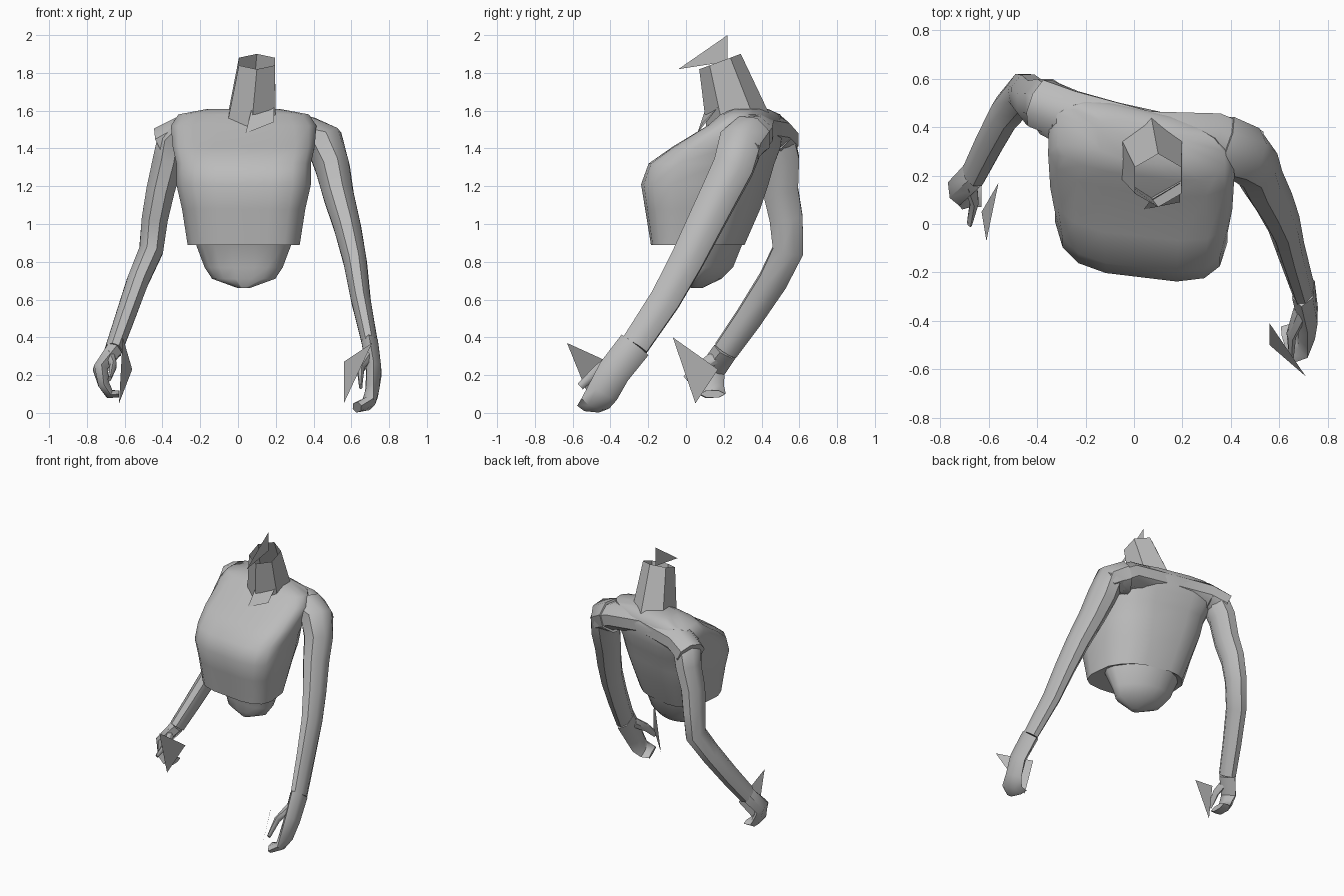
import bpy, bmesh, math
from mathutils import Vector

cube = bpy.data.objects.get("Cube")
if cube:
    bpy.data.objects.remove(cube, do_unlink=True)

grey = bpy.data.materials.new("clay grey")
grey.use_nodes = True
COLOUR = (0.5, 0.5, 0.5, 1)
grey.diffuse_color = COLOUR
grey.node_tree.nodes["Principled BSDF"].inputs["Base Color"].default_value = COLOUR


def finish(name, bm, smooth=True, closed=True):
    """Turn a bmesh into a named, shaded object."""
    if closed:
        bmesh.ops.recalc_face_normals(bm, faces=bm.faces[:])
    mesh = bpy.data.meshes.new(name)
    bm.to_mesh(mesh)
    bm.free()
    mesh.materials.append(grey)
    obj = bpy.data.objects.new(name, mesh)
    bpy.context.collection.objects.link(obj)
    if smooth:
        bpy.ops.object.select_all(action="DESELECT")
        obj.select_set(True)
        bpy.context.view_layer.objects.active = obj
        bpy.ops.object.shade_smooth_by_angle(angle=math.radians(48))
    return obj


def loft(name, rings, caps=True, smooth=True):
    """Skin a sequence of equal point rings."""
    bm = bmesh.new()
    rows = [[bm.verts.new(point) for point in ring] for ring in rings]
    count = len(rows[0])
    for low, high in zip(rows, rows[1:]):
        for i in range(count):
            j = (i + 1) % count
            bm.faces.new((low[i], low[j], high[j], high[i]))
    if caps:
        bm.faces.new(rows[0])
        bm.faces.new(rows[-1])
    return finish(name, bm, smooth)


def ring_angles(count):
    return [math.tau * (k + 0.5) / count for k in range(count)]


def signed_power(value, power):
    return math.copysign(abs(value) ** power, value)


def trunk_ring(half_width, front, back, z, power):
    """Boxy oval, its back narrower low down and twisted more than its front."""
    ring = []
    taper = min(1, 0.4 + 0.35 * z)
    for angle in ring_angles(16):
        c, s = math.cos(angle), math.sin(angle)
        half = half_width * (1 - (1 - taper) * max(s, 0))
        x = 0.03 + half * signed_power(c, power)
        y = (front + back) / 2 + (back - front) / 2 * signed_power(s, power)
        twist = 0.22 if s > 0 else 0.12
        ring.append((x, y - x * twist, z))
    return ring


def tube(name, start, end, path, sides=8):
    """Limb along a path, its (width, depth) radii tapering from start to end."""
    points = [Vector(point) for point in path]
    last = len(points) - 1
    rings = []
    for i, point in enumerate(points):
        along = (points[min(i + 1, last)] - points[max(i - 1, 0)]).normalized()
        across = along.cross(Vector((0, 1, 0))).normalized()
        deep = along.cross(across)
        width, depth = Vector(start).lerp(Vector(end), i / last)
        rings.append([point + across * width * math.cos(a) + deep * depth * math.sin(a)
                      for a in ring_angles(sides)])
    return loft(name, rings)


def plate(name, *corners):
    """Single loose face."""
    bm = bmesh.new()
    bm.faces.new([bm.verts.new(corner) for corner in corners])
    return finish(name, bm, smooth=False, closed=False)


# Torso: belly cup, hem overhanging at the front, chest and shoulders
round_belly, boxy_chest, soft_top = 0.85, 0.55, 0.65
sections = [
    (0.03, 0.03, 0.09, 0.66, round_belly),
    (0.17, 0, 0.19, 0.71, round_belly),
    (0.21, 0, 0.25, 0.77, round_belly),
    (0.26, -0.05, 0.3, 0.9, round_belly),
    (0.3, -0.17, 0.3, 0.89, boxy_chest),
    (0.33, -0.2, 0.38, 1.08, boxy_chest),
    (0.36, -0.22, 0.42, 1.21, boxy_chest),
    (0.36, -0.18, 0.45, 1.32, boxy_chest),
    (0.38, -0.05, 0.48, 1.41, boxy_chest),
    (0.39, 0.13, 0.49, 1.52, soft_top),
    (0.35, 0.2, 0.47, 1.58, soft_top),
    (0.19, 0.26, 0.42, 1.61, soft_top),
]
loft("torso", [trunk_ring(*section) for section in sections])

# Shoulder yoke running across the upper back
tube("shoulder_yoke", (0.1, 0.11), (0.1, 0.12), [
    (-0.39, 0.5, 1.43), (-0.27, 0.45, 1.49), (0.05, 0.36, 1.51),
    (0.33, 0.35, 1.48), (0.48, 0.28, 1.4)])


# Neck: open, leaning hexagonal sleeve
def neck_ring(centre, width, depth, slope):
    return [Vector(centre) + Vector((width * math.cos(a), depth * math.sin(a),
                                     slope * depth * math.sin(a)))
            for a in ring_angles(6)]


loft("neck", [neck_ring((0.07, 0.28, 1.53), 0.15, 0.17, 0.2),
              neck_ring((0.1, 0.18, 1.86), 0.11, 0.11, 0.37)], caps=False, smooth=False)
plate("collar_flap", (0.04, 0.06, 1.48), (0.19, 0.09, 1.54), (0.19, 0.17, 1.62), (0.07, 0.1, 1.6))
plate("head_fin", (0.1, -0.04, 1.82), (0.1, 0.22, 1.86), (0.1, 0.22, 2))

# Arms from shoulder to wrist
tube("left_arm", (0.12, 0.13), (0.045, 0.08), [
    (0.36, 0.33, 1.46), (0.46, 0.29, 1.43), (0.5, 0.25, 1.3), (0.53, 0.18, 1.16),
    (0.58, 0.09, 0.98), (0.62, 0, 0.8), (0.65, -0.11, 0.6), (0.7, -0.27, 0.36)])
tube("right_arm", (0.1, 0.12), (0.05, 0.07), [
    (-0.29, 0.45, 1.47), (-0.34, 0.47, 1.45), (-0.37, 0.5, 1.34), (-0.41, 0.5, 1.18),
    (-0.44, 0.53, 1.03), (-0.46, 0.54, 0.86), (-0.53, 0.46, 0.7), (-0.6, 0.33, 0.5),
    (-0.66, 0.21, 0.33)])

# Hands: palm with curled fingers, thumb and loose fin
tube("left_hand", (0.05, 0.09), (0.03, 0.08), [
    (0.7, -0.27, 0.36), (0.72, -0.38, 0.22), (0.71, -0.44, 0.11),
    (0.69, -0.48, 0.05), (0.63, -0.5, 0.03)], sides=6)
tube("left_thumb", (0.03, 0.04), (0.01, 0.02), [
    (0.69, -0.36, 0.3), (0.65, -0.46, 0.23), (0.65, -0.56, 0.14)], sides=6)
plate("left_hand_fin", (0.71, -0.63, 0.37), (0.56, -0.41, 0.27), (0.56, -0.5, 0.05))
tube("right_hand", (0.05, 0.07), (0.02, 0.07), [
    (-0.66, 0.21, 0.33), (-0.73, 0.14, 0.23), (-0.71, 0.13, 0.15),
    (-0.68, 0.14, 0.1), (-0.63, 0.14, 0.1)], sides=6)
tube("right_thumb", (0.03, 0.04), (0.01, 0.02), [
    (-0.68, 0.18, 0.31), (-0.66, 0.09, 0.25), (-0.68, 0, 0.18)], sides=6)
plate("right_hand_fin", (-0.61, -0.07, 0.4), (-0.56, 0.17, 0.23), (-0.63, 0.05, 0.05))
